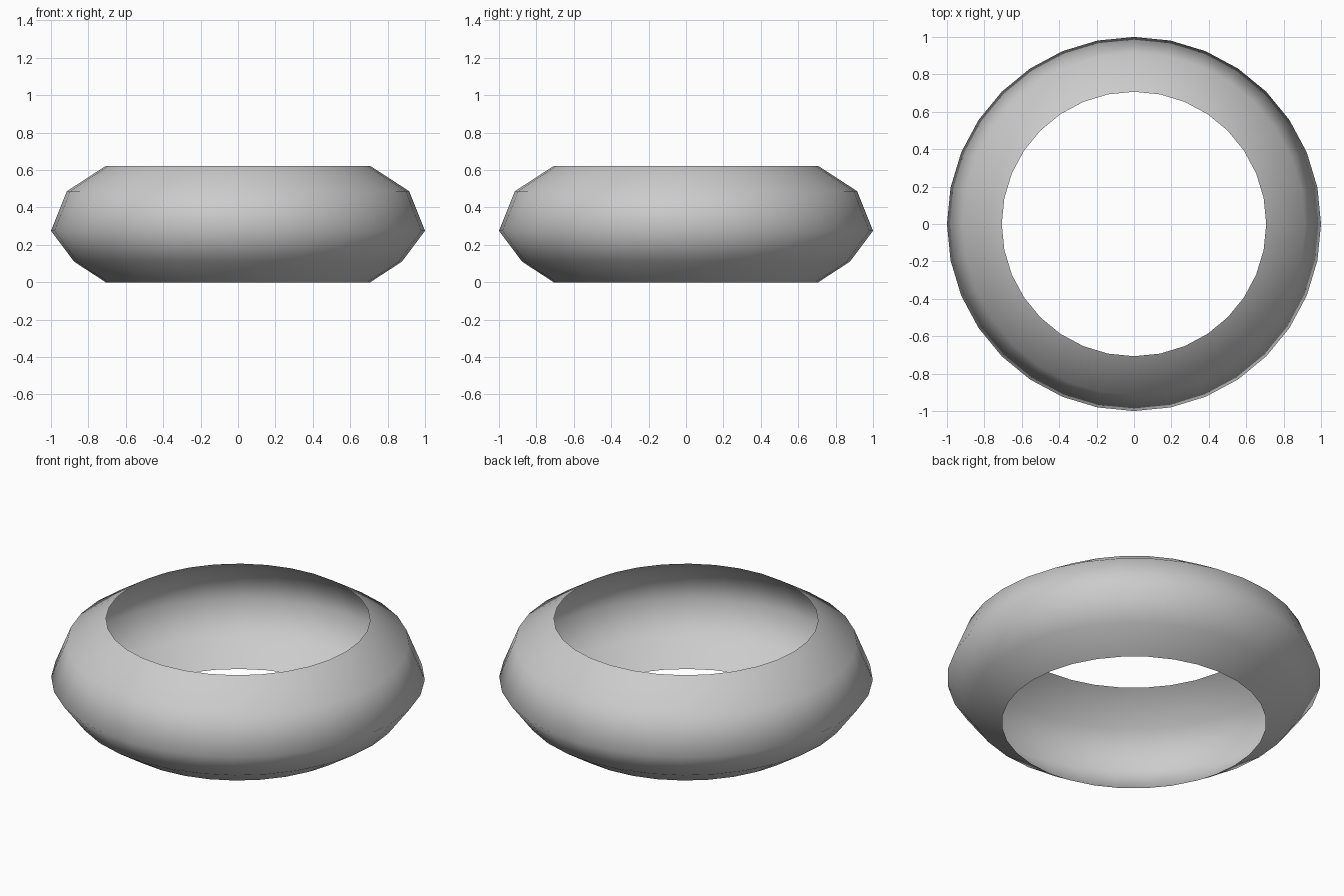
import bpy, bmesh
from math import cos, sin, tau

if "Cube" in bpy.data.objects:
    bpy.data.objects.remove(bpy.data.objects["Cube"])

SEGMENTS = 32
# Outer wall profile, bottom to top: (radius, height)
PROFILE = [(0.707, 0.0), (0.876, 0.11), (1.0, 0.275), (0.915, 0.487), (0.707, 0.622)]

# Open ring shell: the profile revolved around z, no inner wall or caps
bm = bmesh.new()
rings = [[bm.verts.new((r * cos(tau * i / SEGMENTS), r * sin(tau * i / SEGMENTS), z))
          for i in range(SEGMENTS)] for r, z in PROFILE]
for low, high in zip(rings, rings[1:]):
    for i in range(SEGMENTS):
        j = (i + 1) % SEGMENTS
        face = bm.faces.new((low[i], low[j], high[j], high[i]))
        face.smooth = True

mesh = bpy.data.meshes.new("ring_shell")
bm.to_mesh(mesh)
bm.free()
ring = bpy.data.objects.new("ring_shell", mesh)
bpy.context.collection.objects.link(ring)
